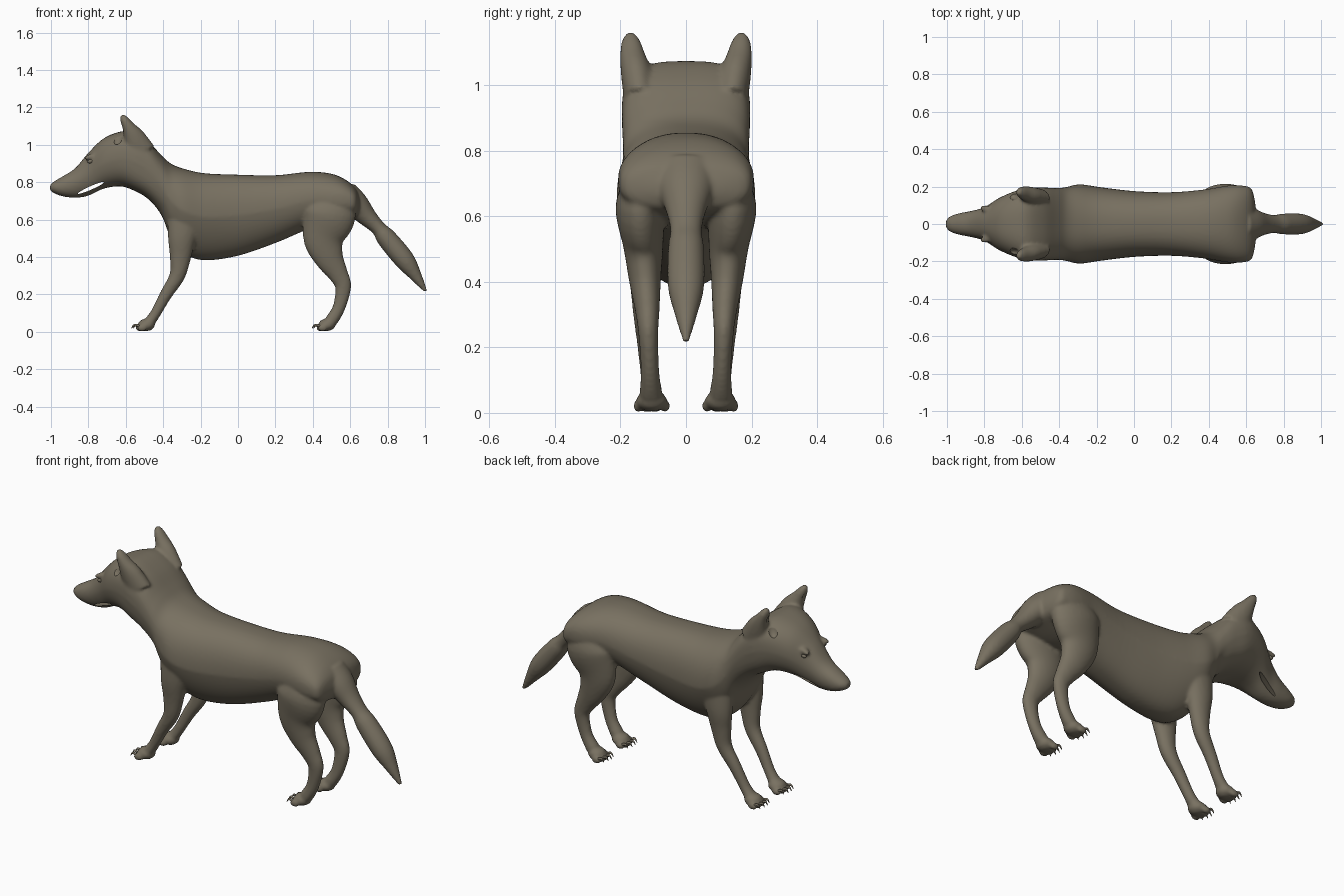
import bpy
import bmesh
import math
from mathutils import Matrix, Vector, Euler

default_cube = bpy.data.objects.get("Cube")
if default_cube:
    bpy.data.objects.remove(default_cube, do_unlink=True)

# One flat fur colour
fur = bpy.data.materials.new("olive_brown_fur")
fur.use_nodes = True
fur_colour = (0.19, 0.165, 0.12, 1)
fur.diffuse_color = fur_colour
for node in fur.node_tree.nodes:
    if node.type == 'BSDF_PRINCIPLED':
        node.inputs["Base Color"].default_value = fur_colour
        node.inputs["Roughness"].default_value = 0.8

SIDES = (-1, 1)
SEGMENTS = 32


def smooth_stations(stations, steps=5):
    """Pass a smooth curve through a list of number tuples."""
    result = []
    last = len(stations) - 1
    for i in range(last):
        a = stations[max(i - 1, 0)]
        b, c = stations[i], stations[i + 1]
        d = stations[min(i + 2, last)]
        for k in range(steps):
            t = k / steps
            result.append([
                q + t * ((r - p) + t * ((2 * p - 5 * q + 4 * r - s) + t * (3 * (q - r) + s - p))) / 2
                for p, q, r, s in zip(a, b, c, d)])
    result.append(list(stations[last]))
    return result


def skin(bm, rings):
    """Join closed rings of points into a capped solid."""
    loops = [[bm.verts.new(point) for point in ring] for ring in rings]
    faces = [bm.faces.new(loops[0]), bm.faces.new(loops[-1])]
    for first, second in zip(loops, loops[1:]):
        count = len(first)
        for i in range(count):
            j = (i + 1) % count
            faces.append(bm.faces.new((first[i], first[j], second[j], second[i])))
    bmesh.ops.recalc_face_normals(bm, faces=faces)


def tube(bm, stations, side=1, segments=SEGMENTS):
    """Stations are x, y, z, radius in the side plane, radius across."""
    path = smooth_stations(stations)
    centres = [Vector((s[0], s[1] * side, s[2])) for s in path]
    rings = []
    for i, station in enumerate(path):
        tangent = centres[min(i + 1, len(path) - 1)] - centres[max(i - 1, 0)]
        across = Vector((0, 1, 0))
        along = tangent.cross(across).normalized()
        ring = []
        for k in range(segments):
            angle = math.tau * k / segments
            ring.append(centres[i] + along * station[3] * math.cos(angle)
                        + across * station[4] * math.sin(angle))
        rings.append(ring)
    skin(bm, rings)


def ellipsoid(bm, centre, radii, turn=(0, 0, 0)):
    matrix = Matrix.LocRotScale(Vector(centre), Euler(turn), Vector(radii))
    bmesh.ops.create_icosphere(bm, subdivisions=4, radius=1, matrix=matrix)


def finish(name, bm):
    mesh = bpy.data.meshes.new(name)
    bm.to_mesh(mesh)
    bm.free()
    obj = bpy.data.objects.new(name, mesh)
    bpy.context.collection.objects.link(obj)
    mesh.materials.append(fur)
    return obj


def shade(obj, degrees):
    bpy.ops.object.select_all(action='DESELECT')
    obj.select_set(True)
    bpy.context.view_layer.objects.active = obj
    bpy.ops.object.shade_smooth_by_angle(angle=math.radians(degrees))


# Head, neck and trunk: x, top, bottom, half width, squareness, underside taper
TRUNK = [
    (-1.005, .785, .755, .02, 2, 0),
    (-.985, .803, .742, .04, 2, 0),
    (-.94, .83, .725, .056, 2.2, 0),
    (-.87, .875, .717, .07, 2.3, .1),
    (-.8, .957, .728, .09, 2.3, .15),
    (-.72, 1.033, .765, .14, 2.5, .15),
    (-.63, 1.07, .778, .178, 2.8, .1),
    (-.56, 1.067, .757, .195, 3.3, .1),
    (-.48, 1.017, .71, .195, 3.3, .1),
    (-.41, .945, .625, .192, 2.9, .15),
    (-.36, .9, .505, .198, 2.6, .2),
    (-.29, .872, .42, .212, 2.4, .3),
    (-.18, .848, .383, .197, 2.4, .3),
    (0, .84, .407, .176, 2.4, .25),
    (.2, .837, .475, .17, 2.4, .2),
    (.38, .855, .55, .185, 2.3, .1),
    (.5, .845, .575, .205, 2.3, 0),
    (.58, .81, .6, .205, 2.5, 0),
    (.63, .765, .62, .185, 2.5, 0),
    (.65, .72, .65, .1, 2, 0),
]
TAIL = [
    (.57, 0, .73, .08, .1), (.63, 0, .68, .07, .085), (.69, 0, .615, .052, .06),
    (.75, 0, .555, .04, .048), (.795, 0, .5, .053, .055), (.89, 0, .385, .054, .055),
    (.95, 0, .3, .033, .034), (1.005, 0, .215, .009, .009),
]
FRONT_LEG = [
    (-.28, .13, .62, .1, .06), (-.3, .135, .5, .075, .052), (-.308, .13, .4, .057, .042),
    (-.325, .125, .3, .042, .036), (-.385, .118, .2, .033, .03),
    (-.44, .11, .1, .028, .028), (-.475, .107, .05, .03, .035),
]
HIND_LEG = [
    (.49, .12, .74, .11, .06), (.49, .14, .63, .14, .075), (.46, .13, .5, .112, .06),
    (.485, .125, .4, .08, .048), (.535, .118, .31, .054, .037), (.562, .115, .24, .043, .03),
    (.54, .11, .13, .034, .028), (.5, .107, .06, .035, .035),
]
EAR = [
    (-.52, .14, .96, .08, .05), (-.555, .152, 1.04, .058, .047),
    (-.585, .163, 1.095, .035, .038), (-.608, .168, 1.135, .023, .028),
    (-.62, .169, 1.16, .01, .012),
]
PAWS = {"front": -.48, "hind": .485}
TOES = ((.063, .033), (.091, .042), (.119, .042), (.147, .033))

# Body: all soft parts gathered, then blended into one skin
bm = bmesh.new()
rings = []
for x, top, bottom, width, square, taper in smooth_stations(TRUNK):
    ring = []
    for k in range(SEGMENTS * 2):
        angle = math.pi * k / SEGMENTS
        c, s = math.cos(angle), math.sin(angle)
        y = width * math.copysign(abs(c) ** (2 / square), c)
        z = math.copysign(abs(s) ** (2 / square), s)
        y *= 1 - taper * max(0, -z)
        ring.append((x, y, (top + bottom) / 2 + z * (top - bottom) / 2))
    rings.append(ring)
skin(bm, rings)
tube(bm, TAIL)
for side in SIDES:
    for limb in (FRONT_LEG, HIND_LEG, EAR):
        tube(bm, limb, side)
    # Brow ridge
    ellipsoid(bm, (-.785, side * .078, .938), (.042, .02, .014), (0, -.3, side * -.35))
    # Paws and toes
    for ankle in PAWS.values():
        ellipsoid(bm, (ankle - .01, side * .105, .037), (.046, .047, .033))
        for y, reach in TOES:
            ellipsoid(bm, (ankle - reach, side * y, .021), (.027, .0135, .02))
body = finish("body", bm)

# Ear hollows and mouth slit
bm = bmesh.new()
for side in SIDES:
    ellipsoid(bm, (-.645, side * .155, 1.065), (.034, .03, .065), (0, .1, 0))
ellipsoid(bm, (-.775, 0, .775), (.095, .13, .011), (0, -.42, 0))
cutter = finish("hollow_cutter", bm)
cutter.hide_render = True

blend = body.modifiers.new("blend", 'REMESH')
blend.mode = 'VOXEL'
blend.voxel_size = 0.0085
relax = body.modifiers.new("relax", 'SMOOTH')
relax.factor = 0.5
relax.iterations = 5
carve = body.modifiers.new("carve", 'BOOLEAN')
carve.operation = 'DIFFERENCE'
carve.solver = 'EXACT'
carve.object = cutter

bpy.context.view_layer.update()
evaluated = body.evaluated_get(bpy.context.evaluated_depsgraph_get())
blended = bpy.data.meshes.new_from_object(evaluated)
body.modifiers.clear()
body.data = blended
blended.materials.clear()
blended.materials.append(fur)
for face in blended.polygons:
    face.material_index = 0
bpy.data.objects.remove(cutter, do_unlink=True)
shade(body, 50)

# Eyes
bm = bmesh.new()
for side in SIDES:
    ellipsoid(bm, (-.783, side * .083, .913), (.023, .013, .012), (0, -.2, side * -.4))
shade(finish("eyes", bm), 60)

# Claws
for name, ankle in PAWS.items():
    bm = bmesh.new()
    for side in SIDES:
        for y, reach in TOES:
            tip = ankle - reach
            tube(bm, [(tip - .012, y, .028, .007, .006), (tip - .032, y, .036, .006, .005),
                      (tip - .048, y, .018, .001, .001)], side, 10)
    shade(finish(name + "_claws", bm), 60)
